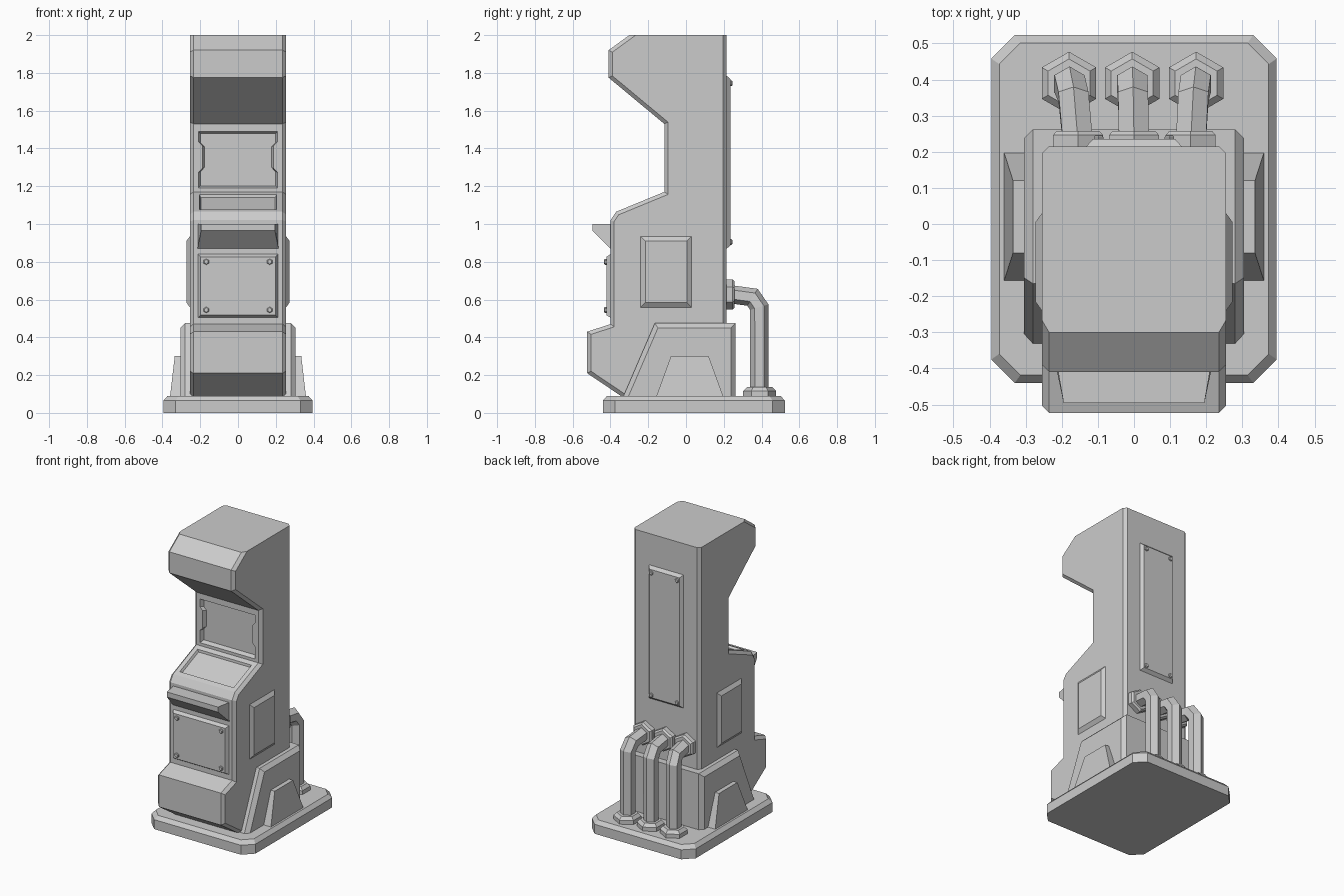
import bpy, bmesh
from math import cos, sin, pi
from mathutils import Vector as V

if "Cube" in bpy.data.objects:
    bpy.data.objects.remove(bpy.data.objects["Cube"])

X, Y, Z = V((1, 0, 0)), V((0, 1, 0)), V((0, 0, 1))


def finish(name, bm):
    bmesh.ops.recalc_face_normals(bm, faces=bm.faces)
    me = bpy.data.meshes.new(name)
    bm.to_mesh(me)
    bm.free()
    ob = bpy.data.objects.new(name, me)
    bpy.context.collection.objects.link(ob)
    return ob


def loft(name, rings):
    """Closed solid through rings of equal point count."""
    bm = bmesh.new()
    vs = [[bm.verts.new(p) for p in r] for r in rings]
    n = len(vs[0])
    for a, b in zip(vs, vs[1:]):
        for i in range(n):
            j = (i + 1) % n
            bm.faces.new((a[i], a[j], b[j], b[i]))
    bm.faces.new(vs[0])
    bm.faces.new(vs[-1])
    return finish(name, bm)


def hexring(c, u, v, r, stretch=1):
    """Six points, tips along v."""
    return [c + u * r * sin(k * pi / 3) + v * r * stretch * cos(k * pi / 3) for k in range(6)]


def flange(name, c, u, v, n, r, h, chamfer):
    return loft(name, [hexring(c, u, v, r), hexring(c + n * (h - chamfer), u, v, r),
                       hexring(c + n * h, u, v, r - chamfer)])


def outline(c, u, v, pts, w, h, inset=0):
    return [c + u * a * (w - inset) + v * b * (h - inset) for a, b in pts]


RECT = [(-1, -1), (1, -1), (1, 1), (-1, 1)]


def panel(name, c, u, v, n, w, h, t, inset):
    return loft(name, [outline(c - n * .01, u, v, RECT, w, h), outline(c, u, v, RECT, w, h),
                       outline(c + n * t, u, v, RECT, w, h, inset)])


def extrude_profile(name, prof, w, bevel, flat):
    """Extrude a (y, z) profile across x and chamfer its side rims, except edges on flat z levels."""
    bm = bmesh.new()
    rings = [[bm.verts.new((s * w, y, z)) for y, z in prof] for s in (-1, 1)]
    n = len(prof)
    for r in rings:
        bm.faces.new(r)
    for i in range(n):
        j = (i + 1) % n
        bm.faces.new((rings[0][i], rings[0][j], rings[1][j], rings[1][i]))
    bmesh.ops.recalc_face_normals(bm, faces=bm.faces)
    rim = []
    for e in bm.edges:
        a, b = (v.co for v in e.verts)
        on_flat = any(abs(a.z - f) < 1e-4 and abs(b.z - f) < 1e-4 for f in flat)
        if abs(a.x - b.x) < 1e-4 and not on_flat:
            rim.append(e)
    bmesh.ops.bevel(bm, geom=rim, offset=bevel, segments=1, affect='EDGES', clamp_overlap=True)
    return finish(name, bm)


def carve(ob, c, u, v, n, pts, w, h, depth, inset):
    """Cut a sloping-sided recess."""
    cut = loft("cutter", [outline(c + n * .06, u, v, pts, w, h), outline(c, u, v, pts, w, h),
                          outline(c - n * depth, u, v, pts, w, h, inset)])
    m = ob.modifiers.new("recess", 'BOOLEAN')
    m.operation, m.solver, m.object = 'DIFFERENCE', 'EXACT', cut
    bpy.context.view_layer.objects.active = ob
    bpy.ops.object.modifier_apply(modifier=m.name)
    bpy.data.objects.remove(cut)


# Base plate with clipped corners
def plate(i, z):
    x, y0, y1, c = .395 - i, -.44 + i, .523 - i, .065 - i * .3
    return [V((a, b, z)) for a, b in ((-x + c, y0), (x - c, y0), (x, y0 + c), (x, y1 - c),
                                      (x - c, y1), (-x + c, y1), (-x, y1 - c), (-x, y0 + c))]


loft("base_plate", [plate(0, 0), plate(0, .065), plate(.022, .09)])

# Cabinet body with hood, screen face, desk and kick box
body = extrude_profile("cabinet_body", [
    (.215, .08), (.215, 2), (-.30, 2), (-.41, 1.92), (-.41, 1.775), (-.115, 1.53), (-.115, 1.17),
    (-.37, 1.065), (-.4, 1.02), (-.4, .47), (-.523, .43), (-.523, .21), (-.33, .08)],
    .255, .02, (2, .08))

# Screen recess with notched sides, and desk recess
SCREEN = [(-1, -1), (1, -1), (1, -.45), (.9, -.3), (.9, .5), (1, .65),
          (1, 1), (-1, 1), (-1, .65), (-.9, .5), (-.9, -.3), (-1, -.45)]
carve(body, V((0, -.115, 1.34)), X, Z, -Y, SCREEN, .21, .15, .028, .012)
slope = V((0, .255, .105)).normalized()
carve(body, V((0, -.2425, 1.1175)), X, slope, X.cross(slope), RECT, .205, .105, .015, .008)

# Ledge under the desk
loft("front_ledge", [[V((s * .215, -.38, 1.0)), V((s * .195, -.495, 1.0)),
                      V((s * .195, -.495, .965)), V((s * .215, -.4, .87)), V((s * .215, -.38, .87))]
                     for s in (-1, 1)])

# Bolted panels on front and back
panel("front_panel", V((0, -.4, .672)), X, Z, -Y, .212, .168, .022, .014)
panel("back_panel", V((0, .215, 1.327)), X, Z, Y, .132, .458, .02, .018)
for s in (-1, 1):
    for z in (.545, .8):
        flange("front_bolt", V((s * .168, -.42, z)), X, Z, -Y, .016, .013, .004)
    for z in (.905, 1.745):
        flange("back_bolt", V((s * .098, .233, z)), X, Z, Y, .015, .012, .004)

# Lower skirt around sides and back
extrude_profile("lower_skirt", [(-.335, .08), (-.165, .475), (.262, .475), (.262, .08)],
                .305, .025, (.08,))

# Side panels and side buttresses
for s in (-1, 1):
    panel("side_panel", V((s * .255, -.105, .747)), Y, Z, X * s, .135, .188, .018, .025)
    loft("side_buttress", [[V((s * x, y, z)) for x, y, z in
                            ((a, -.158, .085), (b, -.08, .30), (b, .12, .30), (a, .198, .085))]
                           for a, b in ((.29, .29), (.36, .335))])

# Hexagonal rear pipes with floor and wall flanges
for bx, wx in ((-.18, -.155), (-.005, 0), (.172, .157)):
    path = [V((bx, .388, .09)), V((bx * .94 + wx * .06, .388, .56)),
            V(((bx + wx) / 2, .352, .612)), V((wx, .22, .63))]
    rings = []
    for i, p in enumerate(path):
        a = (p - path[max(i - 1, 0)]).normalized()
        b = (path[min(i + 1, 3)] - p).normalized()
        t = (a + b).normalized()
        k = 1 / max(t.dot(a), t.dot(b))
        rings.append(hexring(p, X, t.cross(X).normalized(), .048, k))
    loft("rear_pipe", rings)
    flange("floor_flange", V((bx, .39, .08)), X, Y, Z, .087, .057, .02)
    flange("wall_flange", V((wx, .21, .627)), X, Z, Y, .08, .048, .012)
